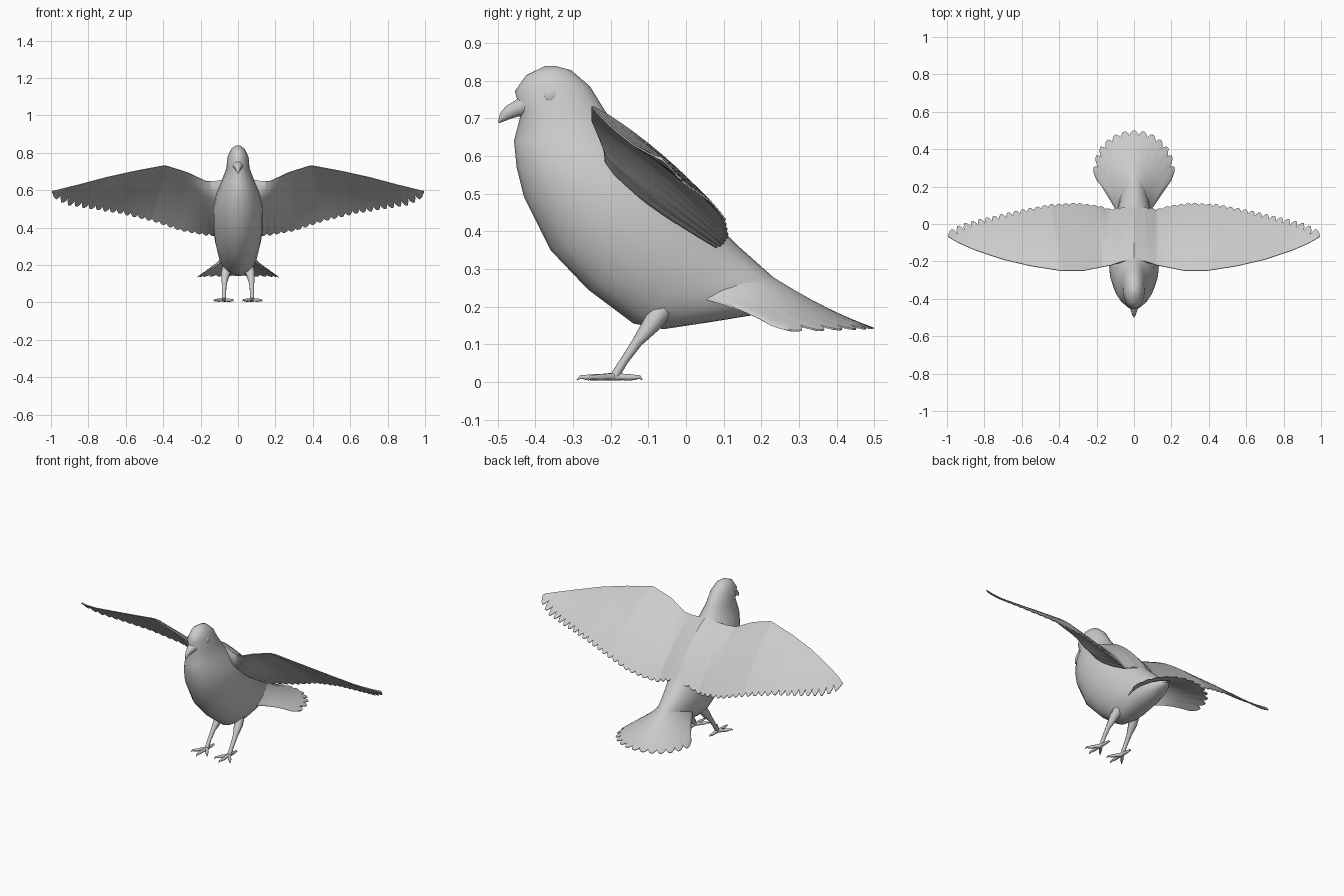
import bpy
import bmesh
import math
from mathutils import Vector

if "Cube" in bpy.data.objects:
    bpy.data.objects.remove(bpy.data.objects["Cube"])

GREY = (0.6, 0.6, 0.6, 1.0)
plumage = bpy.data.materials.new("pale grey")
plumage.use_nodes = True
plumage.diffuse_color = GREY
plumage.node_tree.nodes["Principled BSDF"].inputs["Base Color"].default_value = GREY


def loft(name, rings, mirror=False, angle=40):
    """Skin a row of closed rings, cap both ends and shade smooth."""
    bm = bmesh.new()
    rows = [[bm.verts.new(p) for p in ring] for ring in rings]
    n = len(rows[0])
    for a, b in zip(rows, rows[1:]):
        for i in range(n):
            j = (i + 1) % n
            bm.faces.new((a[i], a[j], b[j], b[i]))
    bm.faces.new(rows[0])
    bm.faces.new(rows[-1])
    bmesh.ops.recalc_face_normals(bm, faces=bm.faces)
    mesh = bpy.data.meshes.new(name)
    bm.to_mesh(mesh)
    bm.free()
    mesh.materials.append(plumage)
    obj = bpy.data.objects.new(name, mesh)
    bpy.context.collection.objects.link(obj)
    bpy.ops.object.select_all(action="DESELECT")
    obj.select_set(True)
    bpy.context.view_layer.objects.active = obj
    bpy.ops.object.shade_smooth_by_angle(angle=math.radians(angle))
    if mirror:
        obj.modifiers.new("Mirror", "MIRROR")


def side_rings(sections, sides):
    """Ellipses spanning front and back points (y, z) with a half width."""
    rings = []
    for fy, fz, by, bz, w in sections:
        front, back = Vector((0, fy, fz)), Vector((0, by, bz))
        mid, half = (front + back) / 2, (front - back) / 2
        turns = [math.tau * i / sides for i in range(sides)]
        rings.append([mid + half * math.cos(t) + Vector((w * math.sin(t), 0, 0))
                      for t in turns])
    return rings


def tube(name, path, sides=8):
    """Tapered limb along (x, y, z, radius) points, on both sides."""
    pts = [Vector(p[:3]) for p in path]
    rings = []
    for i, p in enumerate(pts):
        along = (pts[min(i + 1, len(pts) - 1)] - pts[max(i - 1, 0)]).normalized()
        u = along.cross(Vector((0.3, 0.2, 1))).normalized()
        v = along.cross(u)
        rings.append([p + path[i][3] * (u * math.cos(t) + v * math.sin(t))
                      for t in (math.tau * k / sides for k in range(sides))])
    loft(name, rings, mirror=True, angle=60)


def feather_sheet(name, curve, feathers, depth, thick, under, up, mirror=False):
    """Curved blade whose far edge is cut into rounded feather tips."""
    steps = 10
    params = [(k + f) / feathers for k in range(feathers)
              for f in (0, 0.1, 0.3, 0.6, 0.88)] + [1.0]
    rings = []
    for s in params:
        a, b, c = curve(s)
        f = (s * feathers) % 1.0
        f = 0 if f > 0.999 else f
        span = max((c - a).length, 1e-4)
        cut = min(depth(s), 0.5 * span) * abs(2 * f - 1) ** 2.5
        end = 1 - cut / span
        top, low = [], []
        for i in range(steps + 1):
            t = end * i / steps
            p = a * (1 - t) ** 2 + b * 2 * t * (1 - t) + c * t * t
            shape = 1.3 * math.sqrt(i / steps) * (1 - i / steps)
            top.append(p + up * (thick(s) * shape + 0.002))
            low.append(p - up * (under(s) * shape + 0.002))
        rings.append(top + low[::-1])
    loft(name, rings, mirror, angle=50)


# Body: one skin from crown to vent
loft("body", side_rings([
    (-0.375, 0.839, -0.345, 0.839, 0.012),
    (-0.425, 0.815, -0.305, 0.828, 0.036),
    (-0.455, 0.772, -0.255, 0.785, 0.056),
    (-0.438, 0.715, -0.215, 0.720, 0.062),
    (-0.457, 0.640, -0.170, 0.660, 0.088),
    (-0.450, 0.570, -0.100, 0.600, 0.115),
    (-0.430, 0.490, -0.020, 0.530, 0.133),
    (-0.360, 0.350, 0.050, 0.455, 0.135),
    (-0.260, 0.245, 0.100, 0.400, 0.122),
    (-0.140, 0.155, 0.140, 0.360, 0.104),
    (-0.060, 0.140, 0.185, 0.320, 0.088),
    (0.060, 0.158, 0.230, 0.280, 0.072),
    (0.170, 0.176, 0.270, 0.245, 0.045),
    (0.240, 0.205, 0.290, 0.228, 0.015)], 20), angle=60)

# Beak: short and hooked downwards
loft("beak", side_rings([
    (-0.435, 0.762, -0.405, 0.705, 0.032),
    (-0.455, 0.747, -0.428, 0.708, 0.024),
    (-0.478, 0.733, -0.450, 0.704, 0.017),
    (-0.494, 0.714, -0.474, 0.696, 0.010),
    (-0.500, 0.690, -0.495, 0.688, 0.002)], 12), angle=60)

# Eyes: shallow swellings in the sides of the head
tube("eyes", [(0.035, -0.360, 0.762, 0.026), (0.054, -0.360, 0.762, 0.020),
              (0.058, -0.360, 0.762, 0.012), (0.059, -0.360, 0.762, 0.003)], 12)

# Wings: leading point, then trailing point, from spine to tip
WING = [(0.00, -0.19, 0.675, 0.00, 0.095, 0.400),
        (0.06, -0.20, 0.660, 0.06, 0.090, 0.385),
        (0.12, -0.22, 0.648, 0.13, 0.080, 0.355),
        (0.17, -0.23, 0.648, 0.19, 0.098, 0.362),
        (0.27, -0.25, 0.695, 0.31, 0.113, 0.385),
        (0.39, -0.25, 0.733, 0.45, 0.105, 0.432),
        (0.55, -0.225, 0.703, 0.63, 0.07, 0.475),
        (0.70, -0.19, 0.670, 0.79, 0.035, 0.500),
        (0.85, -0.14, 0.630, 0.91, 0.005, 0.520),
        (0.94, -0.10, 0.608, 0.975, -0.025, 0.550),
        (0.99, -0.07, 0.595, 1.00, -0.055, 0.585)]
WING_UP = Vector((0, 0.6, 0.8))


def wing_curve(s):
    x = WING[-1][3] * s
    i = max(k for k in range(len(WING) - 1) if WING[k][3] <= x)
    p, q = WING[i], WING[i + 1]
    t = (x - p[3]) / (q[3] - p[3])
    v = [m + (n - m) * t for m, n in zip(p, q)]
    lead, trail = Vector(v[:3]), Vector(v[3:])
    camber = 0.09 * (trail - lead).length * (1 - 0.5 * s)
    return lead, (lead + trail) / 2 + WING_UP * camber, trail


def wing_top(s):
    return 0.004 + 0.018 * (1 - s) ** 2


def wing_underside(s):
    """Deep where the wing flows into the flank, thin further out."""
    return 0.004 + 0.018 * (1 - s) ** 2 + 0.24 * max(0, 1 - s / 0.32) ** 1.5


feather_sheet("wings", wing_curve, 26, lambda s: 0.014 + 0.04 * s * s,
              wing_top, wing_underside, WING_UP, mirror=True)


# Tail: arched fan, swept from one outer feather to the other
def tail_curve(s):
    u = 2 * s - 1
    swing = u * math.pi / 2
    e = abs(u) ** 1.6
    root = Vector((0.07 * u, 0.05 - 0.03 * e, 0.40 - 0.17 * e))
    bend = Vector((0.118 * u, 0.30 - 0.14 * e, 0.205))
    tip = Vector((0.22 * math.sin(swing), 0.25 + 0.25 * math.cos(swing) ** 0.8,
                  0.142 - 0.008 * e))
    return root, bend, tip


def tail_thickness(s):
    return 0.008


feather_sheet("tail", tail_curve, 13, lambda s: 0.035, tail_thickness,
              tail_thickness, Vector((0, 0.35, 0.93)))

# Legs
tube("legs", [(0.052, -0.055, 0.205, 0.030), (0.066, -0.09, 0.155, 0.025),
              (0.073, -0.13, 0.105, 0.014), (0.075, -0.165, 0.055, 0.011),
              (0.075, -0.190, 0.014, 0.012)])

# Toes: three forward and one back, each ending in a claw
for name, dx, dy in (("middle_toes", 0.0, -0.10), ("outer_toes", 0.055, -0.07),
                     ("inner_toes", -0.052, -0.07), ("hind_toes", 0.0, 0.074)):
    stages = ((0, 0.014, 0.011), (0.3, 0.013, 0.009), (0.55, 0.012, 0.009),
              (0.75, 0.012, 0.007), (0.9, 0.013, 0.005), (1.0, 0.005, 0.0015))
    tube(name, [(0.075 + dx * t, -0.19 + dy * t, z, r) for t, z, r in stages])
